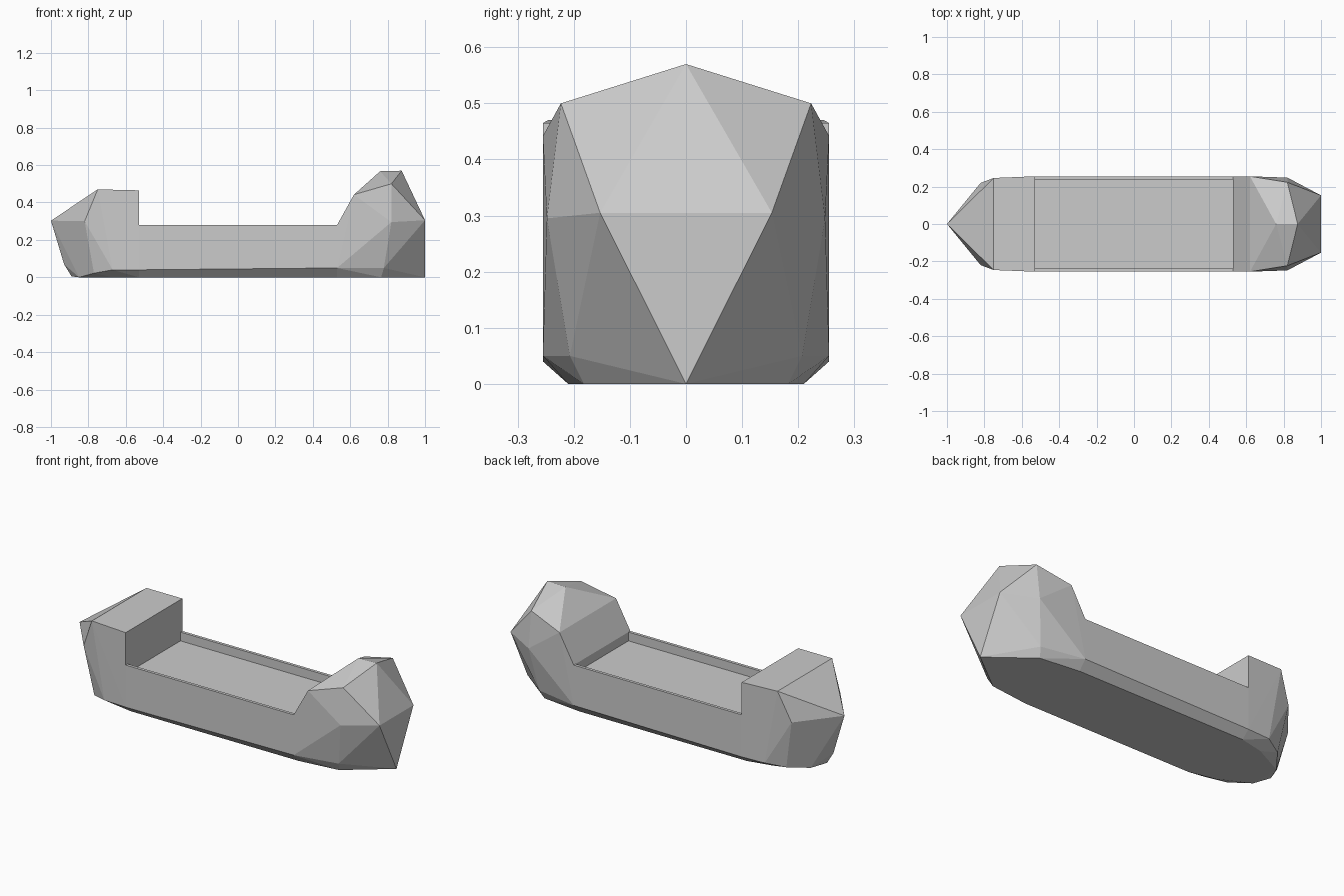
import bpy, bmesh

if "Cube" in bpy.data.objects:
    bpy.data.objects.remove(bpy.data.objects["Cube"])

DECK = 0.23   # height of the sunken deck
JOIN = 0.53   # |x| where the ends meet the middle


def finish(name, bm):
    bmesh.ops.recalc_face_normals(bm, faces=bm.faces[:])
    mesh = bpy.data.meshes.new(name)
    bm.to_mesh(mesh)
    bm.free()
    ob = bpy.data.objects.new(name, mesh)
    bpy.context.collection.objects.link(ob)
    return ob


def faceted_end(name, half, x_join):
    """Convex faceted block from half its corners, mirrored across y."""
    pts = set(half) | {(x, -y, z) for x, y, z in half}
    bm = bmesh.new()
    for p in sorted(pts):
        bm.verts.new(p)
    res = bmesh.ops.convex_hull(bm, input=bm.verts[:])
    loose = [v for v in bm.verts if not v.link_faces]
    bmesh.ops.delete(bm, geom=loose, context='VERTS')
    bmesh.ops.dissolve_limit(bm, angle_limit=0.01, verts=bm.verts[:], edges=bm.edges[:])

    def join_faces():
        return [f for f in bm.faces if all(abs(v.co.x - x_join) < 1e-4 for v in f.verts)]

    # open the hidden wall below the deck
    cut = join_faces()
    edges = list({e for f in cut for e in f.edges})
    verts = list({v for f in cut for v in f.verts})
    bmesh.ops.bisect_plane(bm, geom=cut + edges + verts, plane_co=(0, 0, DECK), plane_no=(0, 0, 1))
    low = [f for f in join_faces() if f.calc_center_median().z < DECK]
    bmesh.ops.delete(bm, geom=low, context='FACES')
    return finish(name, bm)


# pointed bow block
faceted_end("bow", [
    (-1, 0, .303), (-.75, .246, .47), (-JOIN, .255, .465),
    (-.82, .22, .3), (-.93, 0, .07), (-.89, 0, .005),
    (-.85, .09, 0), (-.77, .195, .022), (-.67, .18, 0),
    (-.67, .248, .04), (-JOIN, .255, .04), (-JOIN, .21, 0)], -JOIN)

# raised faceted stern
faceted_end("stern", [
    (JOIN, .255, .28), (JOIN, .255, .05), (JOIN, .21, 0),
    (.62, .255, .442), (.76, 0, .567), (.875, 0, .57),
    (.82, .223, .5), (.82, .248, .295), (1, .153, .305),
    (1, 0, .05), (1, 0, 0), (.78, .207, .05), (.765, .182, 0)], JOIN)

# middle hull with chamfered bottom, low rails and sunken deck
bm = bmesh.new()
rings = []
for x, chine in ((-JOIN, .04), (JOIN, .05)):
    side = [(.21, 0), (.255, chine), (.255, .28), (.238, .28), (.238, DECK)]
    ring = side + [(-y, z) for y, z in reversed(side)]
    rings.append([bm.verts.new((x, y, z)) for y, z in ring])
a, b = rings
for i in range(len(a)):
    j = (i + 1) % len(a)
    bm.faces.new((a[i], a[j], b[j], b[i]))
finish("middle_hull", bm)
